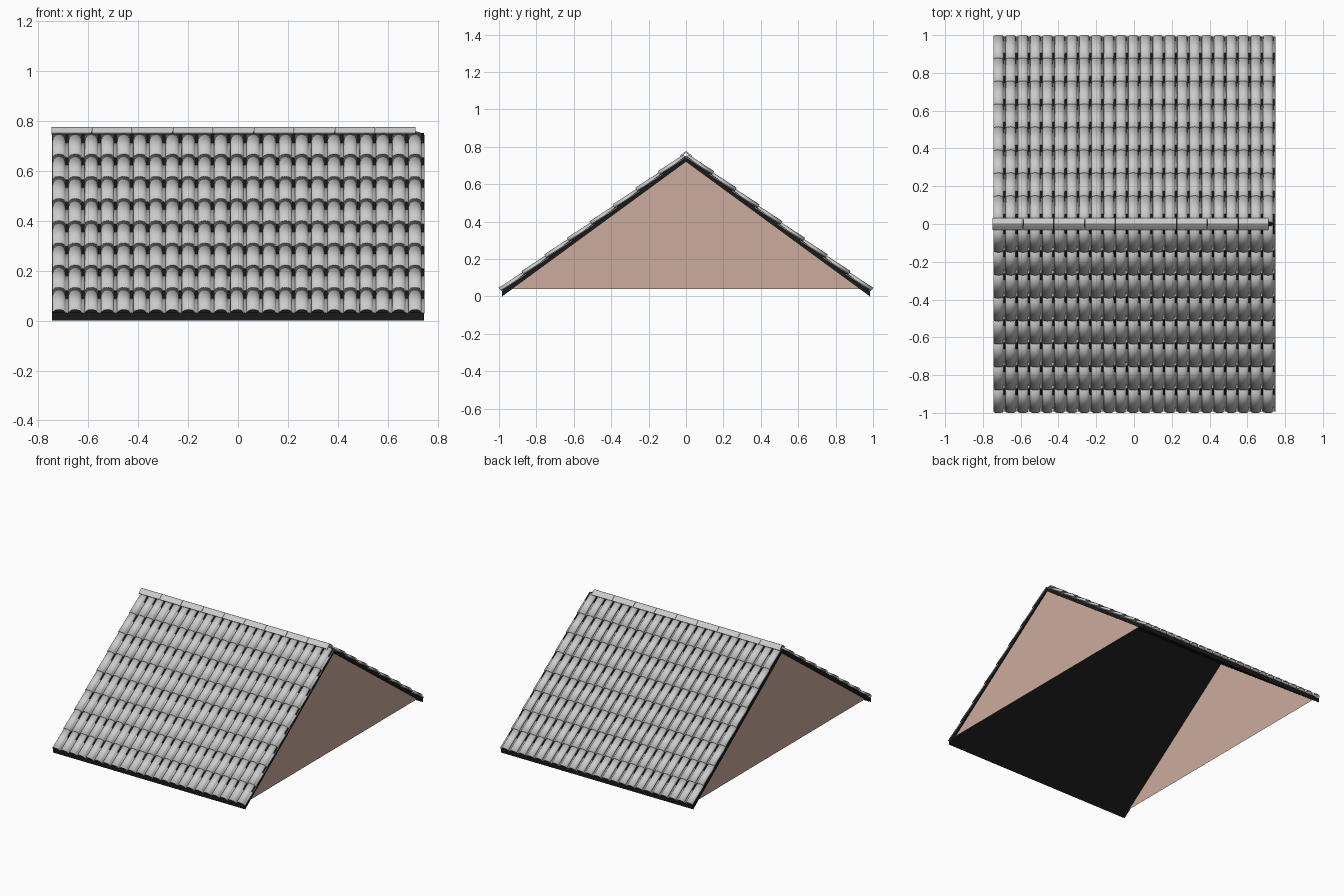
import bpy, math
from mathutils import Vector

if "Cube" in bpy.data.objects:
    bpy.data.objects.remove(bpy.data.objects["Cube"])

EAVE_Y, APEX_Z = 0.984, 0.72           # underside of the roof deck
ANG = math.atan2(APEX_Z, EAVE_Y)
C, S = math.cos(ANG), math.sin(ANG)
HALF_X = 0.745
COLS, ROWS = 23, 8
PITCH, HUMP = 0.0649, 0.054
STEP = 1.206 / ROWS                    # exposed tile length along the slope


def material(name, rgb):
    m = bpy.data.materials.new(name)
    m.diffuse_color = (*rgb, 1)
    m.use_nodes = True
    m.node_tree.nodes["Principled BSDF"].inputs["Base Color"].default_value = m.diffuse_color
    return m


def make(name, verts, faces, mat=None):
    me = bpy.data.meshes.new(name)
    me.from_pydata(verts, [], faces)
    me.update()
    ob = bpy.data.objects.new(name, me)
    bpy.context.collection.objects.link(ob)
    if mat:
        me.materials.append(mat)
    return ob


def extrude_x(name, profile, x0, x1, mat=None):
    """Closed (y, z) profile swept along x; profile runs clockwise seen from +x."""
    n = len(profile)
    verts = [(x, y, z) for x in (x0, x1) for y, z in profile]
    faces = [(i, (i + 1) % n, n + (i + 1) % n, n + i) for i in range(n)]
    faces += [tuple(reversed(range(n))), tuple(range(n, 2 * n))]
    ob = make(name, verts, faces, mat)
    import bmesh
    bm = bmesh.new()
    bm.from_mesh(ob.data)
    bmesh.ops.recalc_face_normals(bm, faces=bm.faces)
    bm.to_mesh(ob.data)
    bm.free()
    return ob


def on_slope(x, u, n):
    """Front slope: u = distance down from the ridge, n = height off the deck underside."""
    return (x, -u * C - n * S, APEX_Z - u * S + n * C)


black = material("black_deck", (0.01, 0.01, 0.01))
plaster = material("pink_plaster", (0.6, 0.41, 0.34))

# Roof deck: folded slab with vertical eave ends
T = 0.032
extrude_x("roof_deck", [(-EAVE_Y, 0), (-EAVE_Y, T), (0, APEX_Z + T), (EAVE_Y, T),
                        (EAVE_Y, 0), (0, APEX_Z)], -HALF_X, HALF_X, black)

# Gable walls, open underneath
base_y = EAVE_Y * (1 - 0.04 / APEX_Z)
for side, x in (("left", -0.738), ("right", 0.738)):
    f = (0, 1, 2) if x > 0 else (2, 1, 0)
    make("gable_" + side, [(x, -base_y, 0.04), (x, base_y, 0.04), (x, 0, APEX_Z)], [f], plaster)

# One roof tile: arched barrel plus a narrow flat channel
section = []
for i in range(11):
    a = math.pi * i / 10
    section.append((HUMP / 2 * (1 - math.cos(a)), 0.0285 + 0.0165 * math.sin(a)))
section.append((PITCH + 0.001, 0.0285))
n = len(section)
verts = []
for u, lift in ((STEP, 0.003), (-0.012, -0.006)):
    verts += [on_slope(-HALF_X + x, u, h + lift) for x, h in section]
faces = [(i, i + 1, n + i + 1, n + i) for i in range(n - 1)]
tiles = make("roof_tiles", verts, faces)

sol = tiles.modifiers.new("thickness", 'SOLIDIFY')
sol.thickness = 0.005
sol.offset = -1
for name, count, off in (("columns", COLS, (PITCH, 0, 0)),
                         ("rows", ROWS, (0, -STEP * C, -STEP * S))):
    arr = tiles.modifiers.new(name, 'ARRAY')
    arr.count = count
    arr.use_relative_offset = False
    arr.use_constant_offset = True
    arr.constant_offset_displace = off
mir = tiles.modifiers.new("back_slope", 'MIRROR')
mir.use_axis = (False, True, False)
mir.use_mirror_merge = False

bpy.context.view_layer.objects.active = tiles
tiles.select_set(True)
bpy.ops.object.shade_smooth_by_angle(angle=math.radians(40))

# Ridge caps, each slightly overlapping the next
cap = [(-0.033, 0.752), (-0.008, 0.7725), (0, 0.776), (0.008, 0.7725), (0.033, 0.752),
       (0.028, 0.747), (0, 0.768), (-0.028, 0.747)]
for i in range(9):
    x0 = -0.748 + i * 0.1625
    extrude_x(f"ridge_cap_{i + 1}", cap, x0, x0 + 0.1605)
